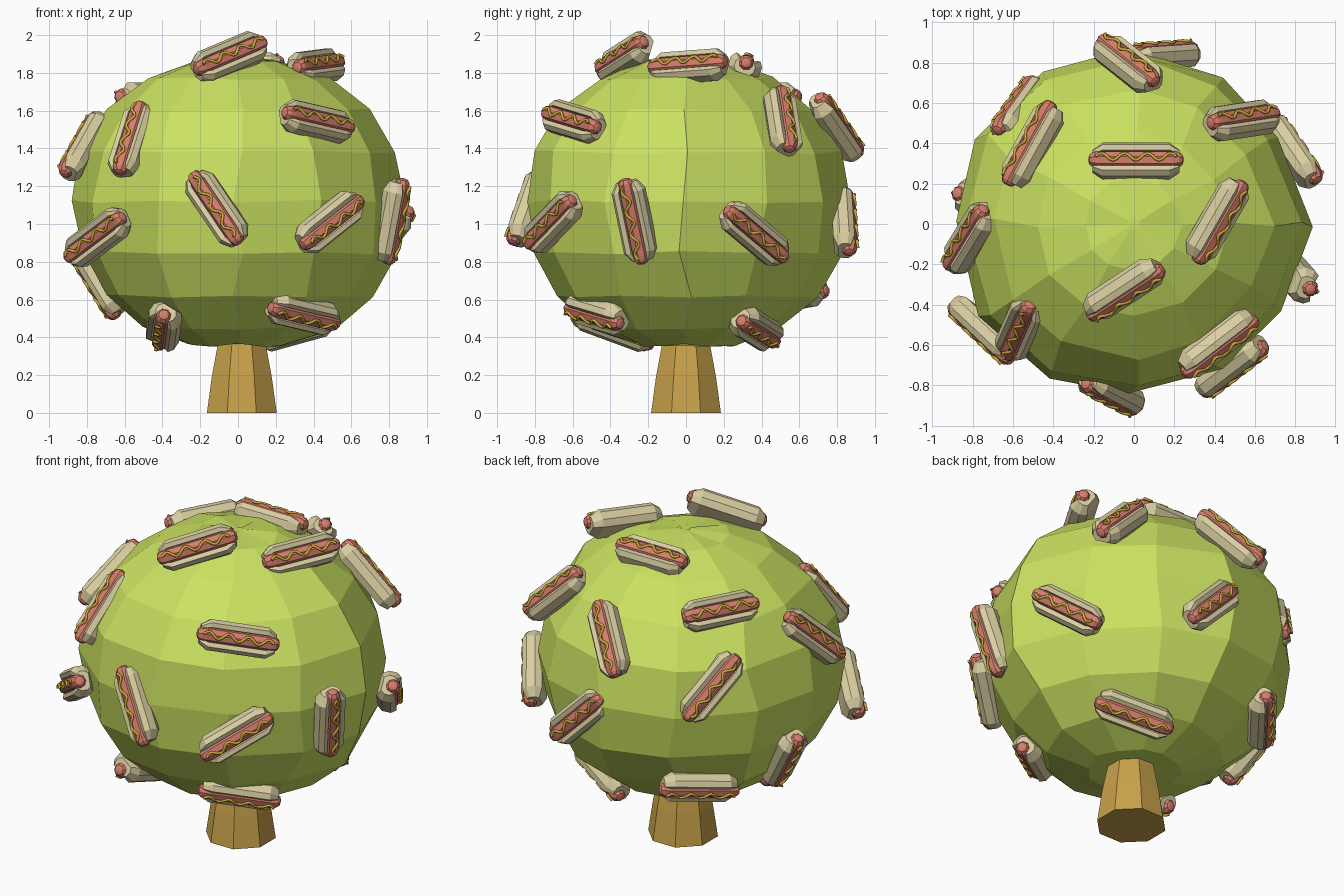
import bpy, bmesh, random
from math import sin, cos, pi, sqrt
from mathutils import Vector, Matrix

if "Cube" in bpy.data.objects:
    bpy.data.objects.remove(bpy.data.objects["Cube"])

random.seed(4)


def material(name, rgb):
    m = bpy.data.materials.new(name)
    m.diffuse_color = (*rgb, 1)
    m.use_nodes = True
    m.node_tree.nodes["Principled BSDF"].inputs["Base Color"].default_value = m.diffuse_color
    return m


def loft(name, rings, mat):
    """Skin a list of closed rings and cap both ends."""
    bm = bmesh.new()
    loops = [[bm.verts.new(p) for p in ring] for ring in rings]
    n = len(rings[0])
    for a, b in zip(loops, loops[1:]):
        for i in range(n):
            j = (i + 1) % n
            bm.faces.new((a[i], a[j], b[j], b[i]))
    bm.faces.new(loops[0])
    bm.faces.new(loops[-1])
    bmesh.ops.recalc_face_normals(bm, faces=bm.faces)
    me = bpy.data.meshes.new(name)
    bm.to_mesh(me)
    bm.free()
    me.materials.append(mat)
    return me


def place(name, data, matrix=Matrix()):
    ob = bpy.data.objects.new(name, data)
    bpy.context.collection.objects.link(ob)
    ob.matrix_world = matrix
    return ob


leaf = material("leaf", (0.60, 0.76, 0.12))
bark = material("bark", (0.58, 0.36, 0.07))
bread = material("bread", (0.70, 0.62, 0.36))
meat = material("meat", (0.68, 0.21, 0.15))
sauce = material("sauce", (0.62, 0.42, 0.04))


def round_rings(profile, radii, centre=(0, 0), phase=0.0, jitter=0.0):
    """Rings around z; radii gives a width factor for each side."""
    rings = []
    for z, r in profile:
        ring = []
        for i, f in enumerate(radii):
            a = 2 * pi * (i + phase + random.uniform(-6, 6) * jitter) / len(radii)
            k = r * f * (1 + random.uniform(-jitter, jitter))
            ring.append((centre[0] + k * cos(a), centre[1] + k * sin(a),
                         z + random.uniform(-jitter, jitter) * 0.7))
        rings.append(ring)
    return rings


# Trunk: flared octagonal column
place("trunk", loft("trunk", round_rings(
    [(0, 0.2), (0.19, 0.172), (0.36, 0.138), (0.5, 0.13)], [1] * 8, (0.02, 0), 0.5), bark))

# Foliage: faceted, slightly uneven ball
crown = [(0.36, 0.27), (0.45, 0.51), (0.62, 0.71), (0.85, 0.845), (1.12, 0.885),
         (1.38, 0.84), (1.6, 0.695), (1.77, 0.48), (1.86, 0.24), (1.88, 0.03)]
sides = [1.0, 0.94, 0.95, 0.97, 0.99, 1.01, 0.985, 1.015, 0.99, 0.96, 0.96, 0.955]
place("foliage", loft("foliage", round_rings(crown, sides, jitter=0.014), leaf))

# Bun: U-shaped section, tapered at both ends (x = length, z = outward)
section = [(-0.062, -0.055), (-0.088, -0.02), (-0.088, 0.03), (-0.068, 0.058),
           (-0.042, 0.052), (-0.034, 0.0)]
section = section + [(-y, z) for y, z in reversed(section)]
bun_mesh = loft("bun", [[(x, y * k, z * k) for y, z in section] for x, k in
                        [(-0.215, 0.62), (-0.165, 1), (0.165, 1), (0.215, 0.62)]], bread)

# Sausage: eight-sided capsule
R, H = 0.045, 0.025
ends = [(-0.235, 0.012), (-0.23, 0.028), (-0.212, 0.041), (-0.185, R)]
ends = ends + [(-x, r) for x, r in reversed(ends)]
sausage_mesh = loft("sausage", [[(x, r * cos(2 * pi * i / 8), H + r * sin(2 * pi * i / 8))
                                 for i in range(8)] for x, r in ends], meat)

# Mustard: wavy tube over the sausage
mustard_curve = bpy.data.curves.new("mustard", "CURVE")
mustard_curve.dimensions = "3D"
mustard_curve.bevel_depth = 0.008
mustard_curve.bevel_resolution = 1
mustard_curve.use_fill_caps = True
mustard_curve.materials.append(sauce)
N = 43
line = mustard_curve.splines.new("POLY")
line.points.add(N - 1)
for i, p in enumerate(line.points):
    t = i / (N - 1)
    y = 0.018 * sin(t * 7 * pi)
    p.co = (-0.2 + 0.4 * t, y, H + sqrt(R * R - y * y) + 0.002, 1)

# Hot dogs: centre, lengthwise direction, and facing where it is not plainly outward
spots = [
    ((-0.05, -0.32, 1.88), (0.38, 0.25, 0.16), (0.2, -0.8, 0.35)),
    ((0.41, -0.59, 1.54), (0.39, 0.30, -0.09)),
    ((-0.56, -0.51, 1.44), (0.12, 0.27, 0.38), (-0.45, -0.7, 0.3)),
    ((-0.81, -0.07, 1.41), (0.17, 0.28, 0.30)),
    ((-0.11, -0.83, 1.08), (0.25, -0.13, -0.37)),
    ((0.48, -0.70, 1.01), (0.34, 0.26, 0.27)),
    ((0.81, -0.27, 1.02), (0.08, -0.09, 0.43)),
    ((-0.74, -0.52, 0.93), (0.32, -0.30, 0.24)),
    ((-0.74, 0.10, 0.71), (-0.22, 0.10, 0.36)),
    ((-0.39, -0.38, 0.46), (-0.02, 0.38, -0.14)),
    ((0.34, -0.47, 0.53), (0.38, 0.30, -0.09)),
    ((0.31, 0.37, 0.45), (-0.36, 0.16, -0.10)),
    ((0.41, 0.02, 1.83), (0.23, 0.40, 0.03), (0.7, 0.0, 0.45)),
    ((0.53, 0.51, 1.54), (0.33, 0.05, -0.32)),
    ((0.14, 0.83, 1.01), (-0.30, -0.02, 0.30)),
    ((-0.03, 0.79, 1.51), (-0.28, 0.22, -0.32)),
    ((0.78, 0.36, 0.95), (0.22, -0.32, 0.27)),
    ((0.01, 0.31, 1.83), (1, 0, 0), (0, 0.3, 0.8)),
    ((-0.50, 0.39, 1.66), (0.23, 0.42, 0.0)),
    ((-0.57, 0.57, 1.28), (0.18, 0.25, -0.34)),
    ((-0.47, 0.55, 0.63), (-0.27, -0.34, -0.06)),
]
for n, (c, d, *facing) in enumerate(spots, 1):
    x = Vector(d).normalized()
    lift = c[2] - 1.12
    out = Vector(facing[0]) if facing else Vector((c[0], c[1], lift * 0.8))
    z = (out - x * out.dot(x)).normalized()
    y = z.cross(x)
    m = Matrix.Translation(c) @ Matrix((x, y, z)).transposed().to_4x4()
    place(f"bun_{n}", bun_mesh, m)
    place(f"sausage_{n}", sausage_mesh, m)
    place(f"mustard_{n}", mustard_curve, m)
